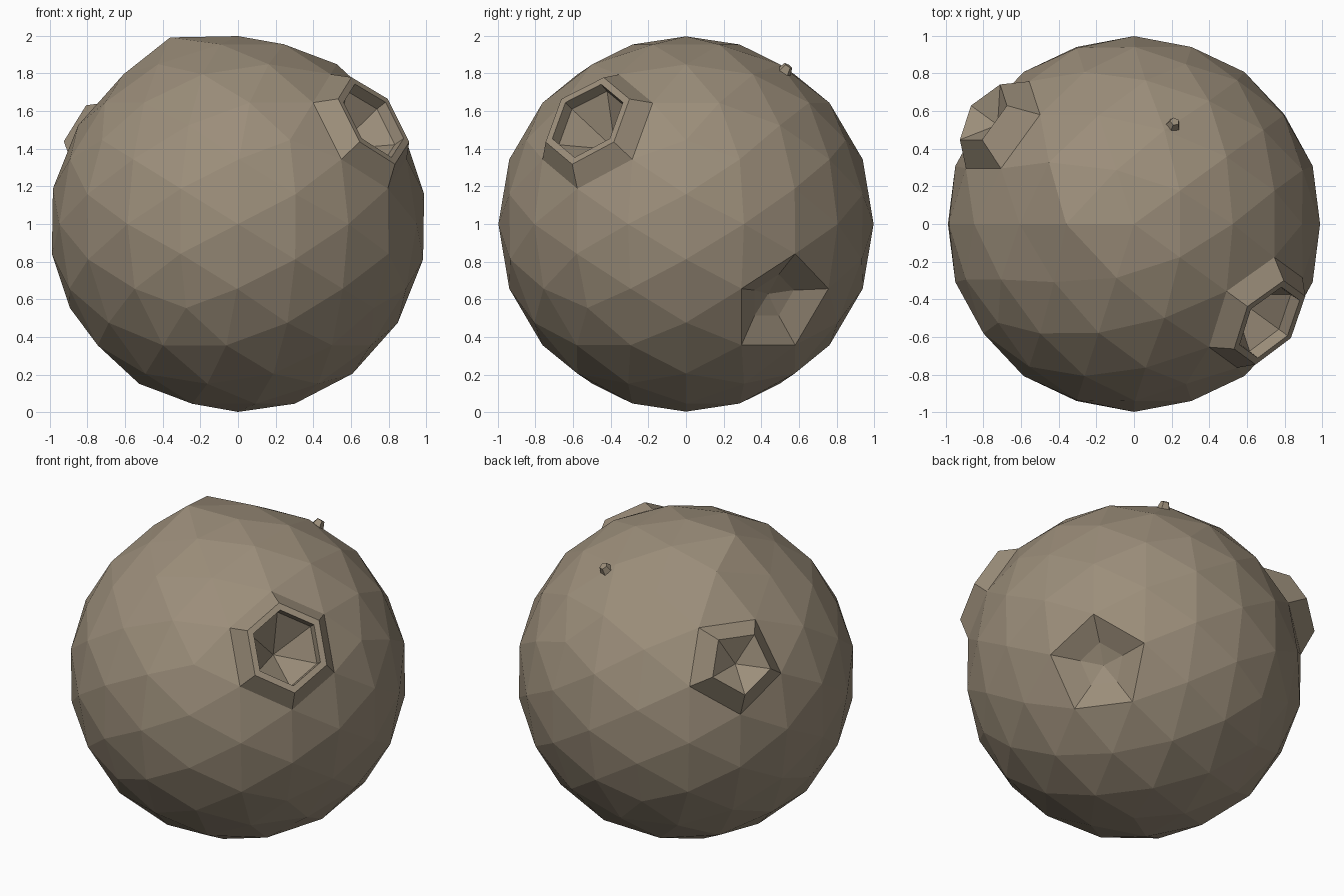
import bpy, bmesh, math
from mathutils import Vector

if "Cube" in bpy.data.objects:
    bpy.data.objects.remove(bpy.data.objects["Cube"])

rock = bpy.data.materials.new("rock")
rock.diffuse_color = (0.33, 0.27, 0.195, 1)
rock.use_nodes = True
rock.node_tree.nodes["Principled BSDF"].inputs["Base Color"].default_value = rock.diffuse_color
LIFT = Vector((0, 0, 1))


def finish(bm, name):
    bmesh.ops.remove_doubles(bm, verts=bm.verts, dist=1e-4)
    bmesh.ops.recalc_face_normals(bm, faces=bm.faces)
    mesh = bpy.data.meshes.new(name)
    bm.to_mesh(mesh)
    bm.free()
    mesh.materials.append(rock)
    ob = bpy.data.objects.new(name, mesh)
    bpy.context.collection.objects.link(ob)
    return ob


# Cells with relief: (direction, rings as (scale, height), centre height)
features = [
    # deep crater with raised rim
    (Vector((0.688, -0.5, 0.526)),
     [(0.76, 1.045), (0.64, 1.045), (0.63, 0.98)], 0.75),
    # raised five-sided mound with hollow top
    (Vector((-0.7236, 0.5257, 0.4472)), [(0.635, 1.10)], 1.0),
    # shallow sunken pit
    (Vector((0.7236, 0.5257, -0.4472)), [(0.45, 0.87)], 0.83),
    # swollen cell near the top
    (Vector((-0.4253, 0.309, 0.8507)), [], 1.06),
]
bulge = Vector((-0.30, 0, 0.954))

# Guide sphere: each vertex becomes one hexagon or pentagon cell
guide = bmesh.new()
bmesh.ops.create_icosphere(guide, subdivisions=2, radius=1)


def corner(face):
    p = face.calc_center_median().normalized()
    return Vector((-0.36, 0, 0.99)) if (p - bulge).length < 0.05 else p


bm = bmesh.new()
for v in guide.verts:
    n = v.co.normalized()
    a = n.orthogonal().normalized()
    b = n.cross(a)
    ring = sorted((corner(f) for f in v.link_faces),
                  key=lambda p: math.atan2(p.dot(b), p.dot(a)))
    mid = sum(ring, Vector()) / len(ring)
    rings, top = [], 0.997
    for d, steps, h in features:
        if (d - n).length < 0.05:
            rings, top = steps, h
    loops = [ring] + [[n * h + (p - mid) * s for p in ring] for s, h in rings]
    loops = [[bm.verts.new(p + LIFT) for p in lp] for lp in loops]
    k = len(ring)
    for lo, hi in zip(loops, loops[1:]):
        for i in range(k):
            j = (i + 1) % k
            bm.faces.new((lo[i], lo[j], hi[j], hi[i]))
    tip = bm.verts.new(n * top + LIFT)
    for i in range(k):
        bm.faces.new((loops[-1][i], loops[-1][(i + 1) % k], tip))
guide.free()
finish(bm, "boulder_body")

# Small stone stuck on the upper back
bm = bmesh.new()
bmesh.ops.create_cone(bm, cap_ends=True, segments=5, radius1=0.055,
                      radius2=0.025, depth=0.08)
stone = finish(bm, "small_stone")
direction = Vector((0.21, 0.53, 0.82)).normalized()
stone.location = direction * 0.985 + LIFT
stone.rotation_euler = direction.to_track_quat('Z', 'Y').to_euler()
